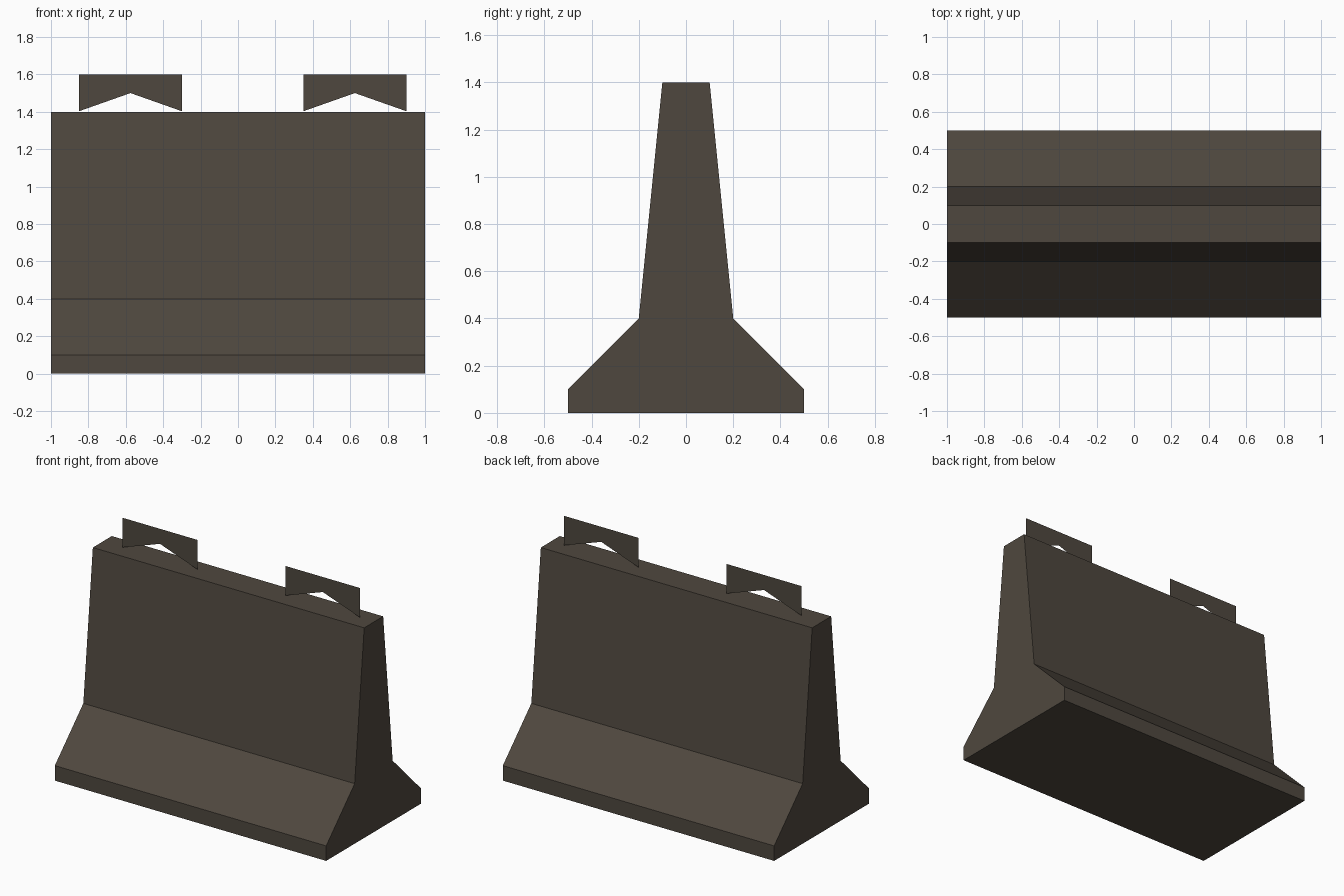
import bpy

if "Cube" in bpy.data.objects:
    bpy.data.objects.remove(bpy.data.objects["Cube"])


def material(name, colour):
    mat = bpy.data.materials.new(name)
    mat.diffuse_color = (*colour, 1.0)
    mat.use_nodes = True
    mat.node_tree.nodes["Principled BSDF"].inputs["Base Color"].default_value = mat.diffuse_color
    return mat


def add_object(name, verts, faces, mat):
    mesh = bpy.data.meshes.new(name)
    mesh.from_pydata(verts, [], faces)
    mesh.materials.append(mat)
    mesh.update()
    obj = bpy.data.objects.new(name, mesh)
    bpy.context.collection.objects.link(obj)
    return obj


concrete = material("dark_concrete", (0.078, 0.064, 0.049))

# Barrier body: mirrored half profile (y, z) extruded along x
half = [(0.5, 0.0), (0.5, 0.1), (0.2, 0.4), (0.1, 1.4)]
profile = half + [(-y, z) for y, z in reversed(half)]
n = len(profile)
verts = [(x, y, z) for x in (-1.0, 1.0) for y, z in profile]
faces = [tuple(reversed(range(n))), tuple(range(n, 2 * n))]
faces += [(i, (i + 1) % n, n + (i + 1) % n, n + i) for i in range(n)]
add_object("barrier_body", verts, faces, concrete)

# Lifting loops: thin flat sheets with a notched underside
for side, cx in (("left", -0.575), ("right", 0.625)):
    w = 0.275
    outline = [(cx - w, 1.403), (cx, 1.5), (cx + w, 1.403),
               (cx + w, 1.6), (cx, 1.6), (cx - w, 1.6)]
    add_object("lifting_loop_" + side, [(x, 0.0, z) for x, z in outline],
               [(0, 1, 4, 5), (1, 2, 3, 4)], concrete)
